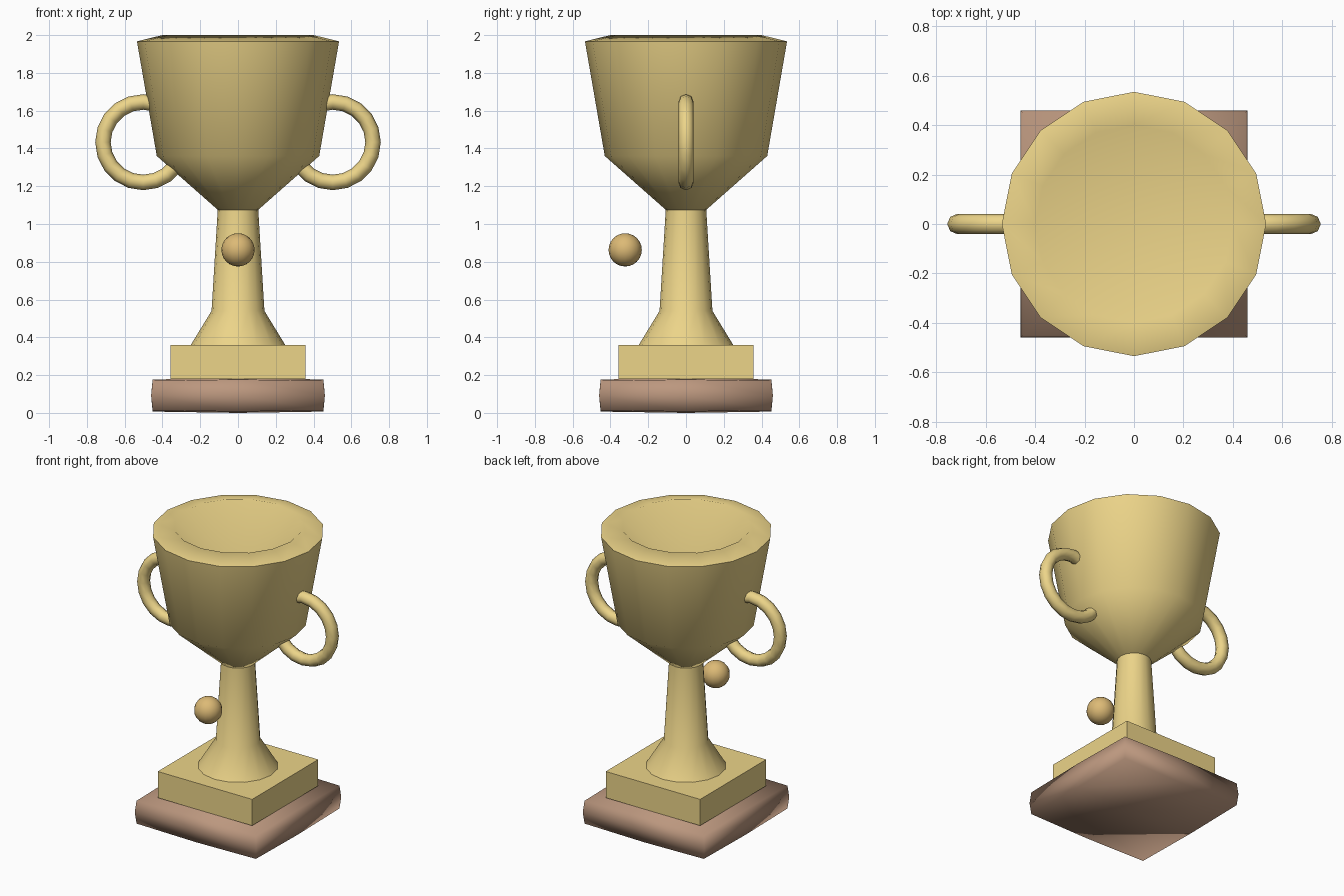
import bpy, bmesh, math

if "Cube" in bpy.data.objects:
    bpy.data.objects.remove(bpy.data.objects["Cube"])


def material(name, rgb):
    m = bpy.data.materials.new(name)
    m.diffuse_color = (*rgb, 1)
    m.use_nodes = True
    m.node_tree.nodes["Principled BSDF"].inputs["Base Color"].default_value = m.diffuse_color
    return m


GOLD = material("gold", (0.84, 0.66, 0.25))
WOOD = material("wood", (0.50, 0.31, 0.21))
BRONZE = material("bronze", (0.72, 0.49, 0.18))


def finish(obj, name, mat, angle=None):
    obj.name = name
    obj.data.materials.append(mat)
    if angle is not None:
        bpy.ops.object.select_all(action='DESELECT')
        obj.select_set(True)
        bpy.context.view_layer.objects.active = obj
        bpy.ops.object.shade_smooth_by_angle(angle=math.radians(angle))
    return obj


def lathe(name, profile, mat, sides=16, angle=60):
    """Spin an (r, z) profile that starts and ends on the z axis."""
    bm = bmesh.new()
    vs = [bm.verts.new((r, 0, z)) for r, z in profile]
    edges = [bm.edges.new(p) for p in zip(vs, vs[1:])]
    bmesh.ops.spin(bm, geom=vs + edges, cent=(0, 0, 0), axis=(0, 0, 1),
                   angle=2 * math.pi, steps=sides, use_duplicate=False)
    bmesh.ops.remove_doubles(bm, verts=bm.verts, dist=1e-4)
    bmesh.ops.recalc_face_normals(bm, faces=bm.faces)
    me = bpy.data.meshes.new(name)
    bm.to_mesh(me)
    bm.free()
    obj = bpy.data.objects.new(name, me)
    bpy.context.collection.objects.link(obj)
    return finish(obj, name, mat, angle)


# Wooden base: softly pillowed slab, smooth all over
bpy.ops.mesh.primitive_cube_add(size=2)
base = bpy.context.object
bm = bmesh.new()
bm.from_mesh(base.data)
bmesh.ops.subdivide_edges(bm, edges=bm.edges, cuts=1, use_grid_fill=True)
for v in bm.verts:
    x, y, z = v.co
    v.co.x = x * (0.452 + 0.008 * (1 - abs(z)))
    v.co.y = y * (0.452 + 0.008 * (1 - abs(z)))
    v.co.z = 0.092 + z * (0.078 + 0.007 * (2 - abs(x) - abs(y)))
bm.to_mesh(base.data)
bm.free()
finish(base, "wooden_base", WOOD, 180)

# Square plinth
bpy.ops.mesh.primitive_cube_add(size=1, location=(0, 0, 0.27))
plinth = bpy.context.object
plinth.scale = (0.715, 0.715, 0.18)
finish(plinth, "plinth", GOLD)

# Flared stem
lathe("stem", [(0, 0.36), (0.25, 0.36), (0.14, 0.54), (0.107, 1.08), (0, 1.08)], GOLD)

# Cup with sloping rim and conical inside
lathe("cup", [(0, 1.075), (0.107, 1.075), (0.43, 1.36), (0.535, 1.967),
              (0.40, 2.0), (0, 1.65)], GOLD)

# Ring handles
for side, sx in (("left", -1), ("right", 1)):
    bpy.ops.mesh.primitive_torus_add(major_segments=20, minor_segments=8,
                                     major_radius=0.213, minor_radius=0.041,
                                     location=(sx * 0.502, 0, 1.433),
                                     rotation=(math.pi / 2, 0, 0))
    finish(bpy.context.object, side + "_handle", GOLD, 60)

# Ball in front of the stem
bpy.ops.mesh.primitive_uv_sphere_add(segments=16, ring_count=12, radius=0.088,
                                     location=(0, -0.322, 0.863))
finish(bpy.context.object, "front_ball", BRONZE, 60)
